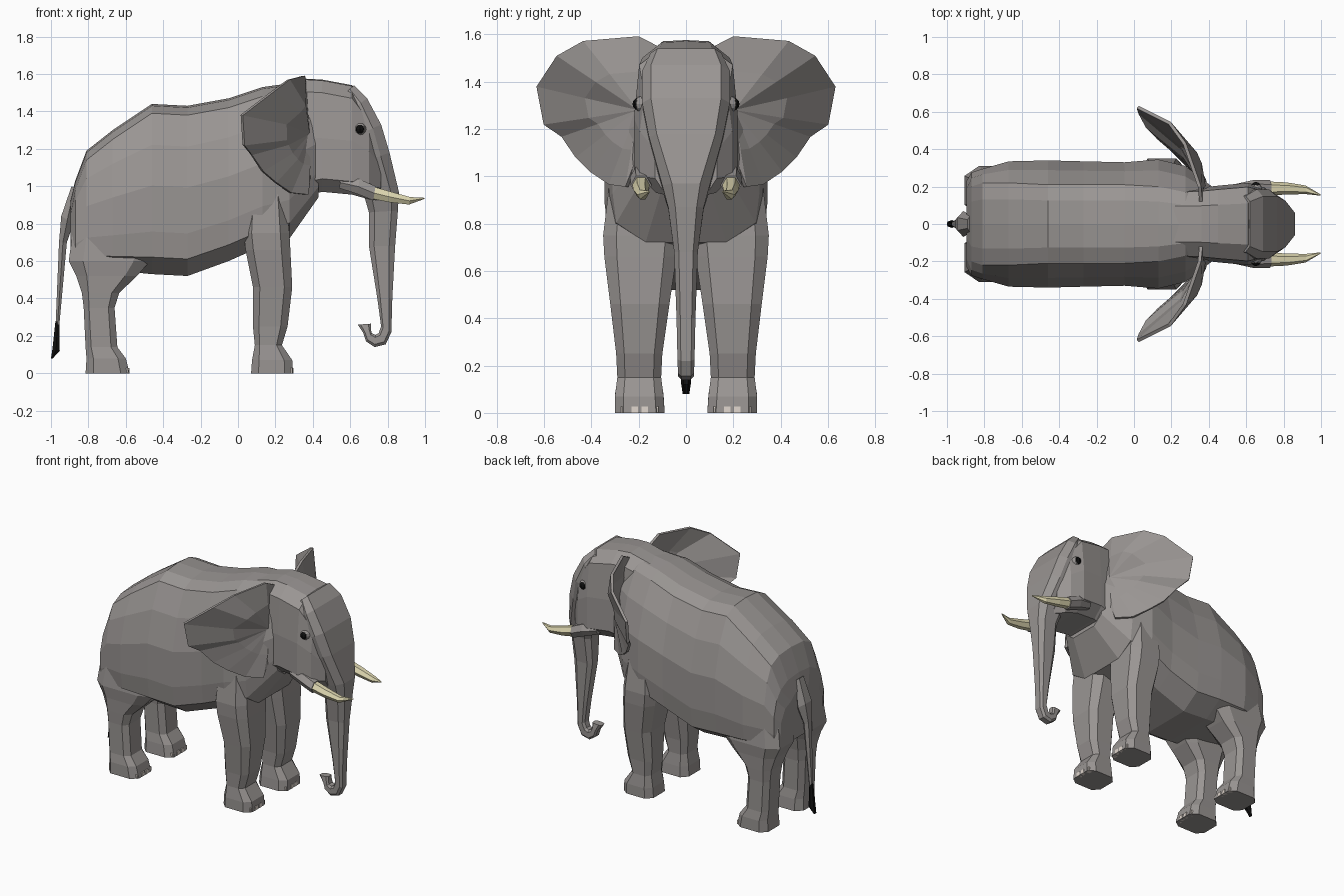
import bpy, bmesh, math
from mathutils import Vector


def material(name, colour):
    m = bpy.data.materials.new(name)
    m.diffuse_color = colour
    return m


HIDE = material("hide", (0.32, 0.30, 0.29, 1))
IVORY = material("ivory", (0.75, 0.70, 0.45, 1))
BLACK = material("black", (0.005, 0.005, 0.005, 1))
NAIL = material("nail", (0.75, 0.68, 0.62, 1))


def finish(name, bm, mat, mirror=False, thickness=0):
    bmesh.ops.recalc_face_normals(bm, faces=bm.faces)
    me = bpy.data.meshes.new(name)
    bm.to_mesh(me)
    bm.free()
    ob = bpy.data.objects.new(name, me)
    bpy.context.collection.objects.link(ob)
    me.materials.append(mat)
    if thickness:
        s = ob.modifiers.new("thickness", "SOLIDIFY")
        s.thickness, s.offset = thickness, 0
    if mirror:
        m = ob.modifiers.new("mirror", "MIRROR")
        m.use_axis = (False, True, False)
        m.use_mirror_merge = False
    return ob


def loft(name, rings, mat=HIDE, mirror=False):
    bm = bmesh.new()
    vs = [[bm.verts.new(p) for p in r] for r in rings]
    n = len(vs[0])
    for a, b in zip(vs, vs[1:]):
        for i in range(n):
            bm.faces.new((a[i], a[(i + 1) % n], b[(i + 1) % n], b[i]))
    bm.faces.new(vs[0])
    bm.faces.new(vs[-1])
    return finish(name, bm, mat, mirror)


def symmetric(x, half):
    # half profile of (y, z), from top centre to bottom centre
    return [(x, y, z) for y, z in half] + [(x, -y, z) for y, z in half[-2:0:-1]]


def oval(front, back, w, y=0, n=8):
    # ring spanning front to back in the x-z plane, half width w in y
    f, b = Vector((front[0], y, front[1])), Vector((back[0], y, back[1]))
    k = 1 / math.cos(math.pi / n)
    ring = []
    for i in range(n):
        a = (i + 0.5) * 2 * math.pi / n
        ring.append((f + b) / 2 + (f - b) / 2 * math.cos(a) * k + Vector((0, w * math.sin(a) * k, 0)))
    return ring


def chamfered(front, back, w, flat=0.6):
    # boxy ring with cut corners and a wide flat front
    f, b = Vector((front[0], 0, front[1])), Vector((back[0], 0, back[1]))
    corners = [(1, flat), (.55, 1), (-.6, 1), (-1, .6)]
    corners += [(c, -s) for c, s in reversed(corners)]
    return [(f + b) / 2 + (f - b) / 2 * c + Vector((0, w * s, 0)) for c, s in corners]


# Body: x, top z, belly z, half width, half width of the flat back
body = [(-0.895, 0.93, 0.60, 0.23, 0.12), (-0.87, 1.03, 0.58, 0.275, 0.20),
        (-0.81, 1.19, 0.57, 0.295, 0.22), (-0.67, 1.30, 0.55, 0.335, 0.22),
        (-0.46, 1.44, 0.53, 0.34, 0.21), (-0.27, 1.43, 0.52, 0.335, 0.21),
        (-0.05, 1.47, 0.60, 0.33, 0.21), (0.13, 1.53, 0.68, 0.345, 0.20),
        (0.275, 1.55, 0.72, 0.31, 0.17), (0.43, 1.50, 0.94, 0.19, 0.12)]


def body_ring(x, zt, zb, w, t):
    h = zt - zb
    return symmetric(x, [(0, zt), (t * 0.6, zt - 0.01), (t, zt - 0.05), (t + (w - t) * 0.6, zb + h * 0.76),
                         (w, zb + h * 0.52), (w, zb + h * 0.25), (w * 0.95, zb + h * 0.10), (w * 0.55, zb), (0, zb)])


loft("body", [body_ring(*b) for b in body])

# Head block: x, top z, jaw z, cheek half width
head = [(0.18, 1.53, 1.0, 0.19), (0.36, 1.575, 0.95, 0.195), (0.45, 1.57, 0.97, 0.205),
        (0.61, 1.54, 0.955, 0.22), (0.70, 1.42, 0.93, 0.195), (0.765, 1.24, 0.92, 0.13)]
loft("head", [symmetric(x, [(0, t), (w * 0.5, t - 0.005), (w * 0.9, t - 0.07), (w, 1.0 + (t - 1) * 0.45),
                            (w, z + 0.07), (w * 0.65, z), (0, z)]) for x, t, z, w in head])

# Forehead running down into the curled trunk
trunk = [((0.62, 1.54), (0.52, 1.45), 0.15), ((0.69, 1.47), (0.54, 1.36), 0.185),
         ((0.765, 1.33), (0.57, 1.24), 0.185), ((0.81, 1.18), (0.60, 1.10), 0.155),
         ((0.86, 0.97), (0.68, 0.93), 0.10), ((0.855, 0.87), (0.70, 0.86), 0.075),
         ((0.84, 0.68), (0.70, 0.68), 0.05), ((0.825, 0.40), (0.745, 0.40), 0.04),
         ((0.82, 0.22), (0.765, 0.25), 0.036), ((0.79, 0.155), (0.752, 0.215), 0.034),
         ((0.73, 0.14), (0.735, 0.205), 0.033), ((0.685, 0.17), (0.715, 0.215), 0.032),
         ((0.67, 0.215), (0.71, 0.235), 0.03), ((0.64, 0.26), (0.71, 0.265), 0.025)]
loft("trunk", [chamfered(*t, flat=0.8 if t[2] > 0.13 else 0.6) for t in trunk])

# Ears: outer rim points, a bulged middle ring and a hub
rim = [(0.36, 0.10, 1.54), (0.35, 0.20, 1.59), (0.27, 0.43, 1.57), (0.19, 0.54, 1.51), (0.02, 0.625, 1.38),
       (0.03, 0.595, 1.22), (0.07, 0.52, 1.17), (0.13, 0.46, 1.08), (0.20, 0.40, 1.02),
       (0.28, 0.32, 0.965), (0.37, 0.25, 0.955), (0.39, 0.19, 1.12)]
hub = Vector((0.375, 0.20, 1.28))
bm = bmesh.new()
centre = bm.verts.new(hub)
outer = [bm.verts.new(p) for p in rim]
middle = [bm.verts.new(hub.lerp(Vector(p), 0.52) + Vector((0.15 * (p[1] - 0.2), 0, 0))) for p in rim]
for i in range(len(rim) - 1):
    bm.faces.new((outer[i], outer[i + 1], middle[i + 1], middle[i]))
    bm.faces.new((middle[i], middle[i + 1], centre))
finish("ears", bm, HIDE, mirror=True, thickness=0.018)

# Legs: z, x min, x max, y min, y max
front_leg = [(0, 0.07, 0.295, 0.09, 0.30), (0.07, 0.075, 0.29, 0.095, 0.30), (0.15, 0.09, 0.235, 0.105, 0.29),
             (0.25, 0.08, 0.265, 0.10, 0.295), (0.46, 0.08, 0.29, 0.07, 0.32), (0.66, 0.04, 0.28, 0.04, 0.345),
             (0.75, 0.03, 0.275, 0.03, 0.35), (1.0, 0.05, 0.25, 0.05, 0.32)]
back_leg = [(0, -0.815, -0.58, 0.09, 0.30), (0.08, -0.81, -0.60, 0.095, 0.30), (0.14, -0.815, -0.645, 0.105, 0.29),
            (0.35, -0.825, -0.66, 0.10, 0.29), (0.43, -0.835, -0.635, 0.09, 0.295), (0.52, -0.865, -0.54, 0.07, 0.30),
            (0.60, -0.905, -0.47, 0.05, 0.31), (0.78, -0.88, -0.44, 0.06, 0.29)]


def leg_ring(z, x0, x1, y0, y1):
    cx, cy, rx, ry = (x0 + x1) / 2, (y0 + y1) / 2, (x1 - x0) / 2, (y1 - y0) / 2
    corners = [(1, .65), (.6, 1), (-.65, 1), (-1, .6), (-1, -.6), (-.65, -1), (.6, -1), (1, -.65)]
    return [(cx + rx * a, cy + ry * b, z) for a, b in corners]


for name, leg in (("front", front_leg), ("back", back_leg)):
    loft(name + "_legs", [leg_ring(*s) for s in leg], mirror=True)
    # Toenails along the front edge of each foot
    bm = bmesh.new()
    for y, dx in ((0.13, 0.008), (0.174, 0), (0.216, 0), (0.26, 0.008)):
        cube = bmesh.ops.create_cube(bm, size=0.028)["verts"]
        bmesh.ops.translate(bm, verts=cube, vec=(leg[0][2] - 0.013 - dx, y, 0.014))
    finish(name + "_toenails", bm, NAIL, mirror=True)

# Tusks and their sleeves: x, y, z, radius
sleeve = [(0.55, 0.18, 1.02, 0.03), (0.65, 0.19, 0.998, 0.04), (0.735, 0.19, 0.962, 0.038)]
tusk = [(0.73, 0.19, 0.964, 0.032), (0.82, 0.19, 0.942, 0.028), (0.92, 0.183, 0.922, 0.02), (0.998, 0.155, 0.935, 0.003)]
for name, path, mat in (("tusk_sleeves", sleeve, HIDE), ("tusks", tusk, IVORY)):
    loft(name, [oval((x, z + r), (x - r * 0.3, z - r), r, y, 6) for x, y, z, r in path], mat, mirror=True)

# Eyes with a lid ridge behind
for name, r, y, mat in (("eyelids", 0.034, 0.186, HIDE), ("eyes", 0.026, 0.20, BLACK)):
    bm = bmesh.new()
    bmesh.ops.create_uvsphere(bm, u_segments=8, v_segments=6, radius=r)
    bmesh.ops.translate(bm, verts=bm.verts, vec=(0.652, y, 1.305))
    finish(name, bm, mat, mirror=True)

# Tail and tuft
tail = [((-0.86, 0.98), (-0.89, 1.0), 0.04), ((-0.88, 0.80), (-0.945, 0.84), 0.06),
        ((-0.915, 0.70), (-0.957, 0.70), 0.03), ((-0.955, 0.26), (-0.975, 0.26), 0.013)]
tuft = [((-0.955, 0.28), (-0.976, 0.28), 0.012), ((-0.953, 0.12), (-0.992, 0.13), 0.018), ((-0.99, 0.08), (-1.0, 0.08), 0.012)]
loft("tail", [oval(*t, n=6) for t in tail])
loft("tail_tuft", [oval(*t, n=6) for t in tuft], BLACK)
